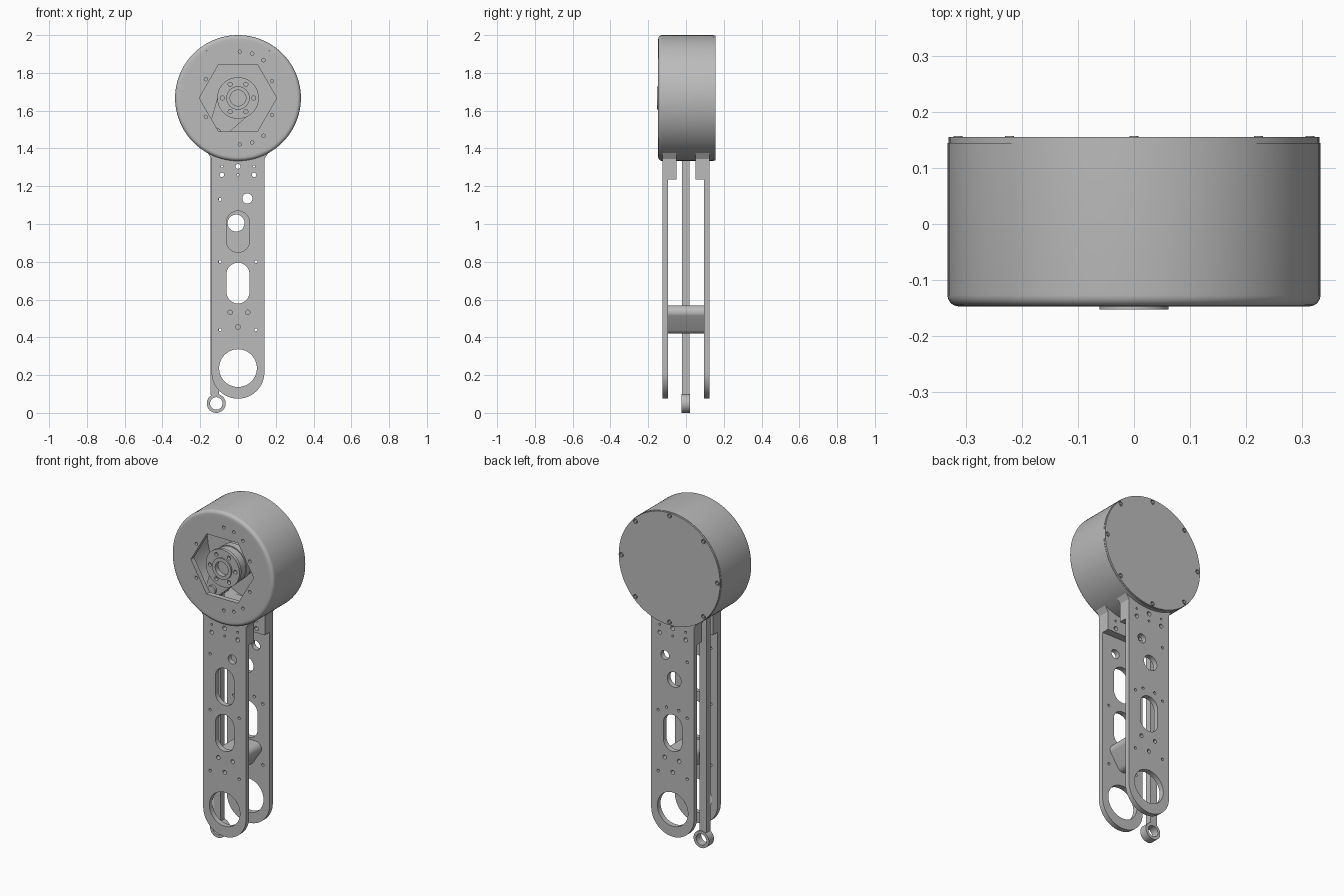
import bpy
import bmesh
from math import cos, sin, pi, tau, radians
from mathutils import Matrix, Vector
from mathutils.geometry import convex_hull_2d

cube = bpy.data.objects.get("Cube")
if cube:
    bpy.data.objects.remove(cube)

grey = bpy.data.materials.new("machined grey")
grey.use_nodes = True
grey.diffuse_color = (0.5, 0.5, 0.5, 1)
grey.node_tree.nodes["Principled BSDF"].inputs["Base Color"].default_value = (0.5, 0.5, 0.5, 1)

AXIS = 1.667       # height of the drum axis
DRUM_R = 0.333
CRANK = (-0.115, 1.485)


def finish(obj):
    obj.data.materials.clear()
    obj.data.materials.append(grey)
    bpy.ops.object.select_all(action='DESELECT')
    obj.select_set(True)
    bpy.context.view_layer.objects.active = obj
    bpy.ops.object.shade_smooth_by_angle(angle=radians(35))
    return obj


def hull(*discs, sides=48):
    """Convex outline around discs given as (x, z, radius); radius 0 is a corner."""
    pts = []
    for x, z, r in discs:
        n = sides if r else 1
        pts += [Vector((x + r * cos(tau * i / n), z + r * sin(tau * i / n))) for i in range(n)]
    return [pts[i] for i in convex_hull_2d(pts)]


def slab(name, y0, y1, outline, holes=()):
    """Flat part between depths y0 and y1 with cut-through holes."""
    curve = bpy.data.curves.new(name, 'CURVE')
    curve.dimensions = '2D'
    curve.fill_mode = 'BOTH'
    curve.extrude = (y1 - y0) / 2
    for loop in [outline, *holes]:
        spline = curve.splines.new('POLY')
        spline.points.add(len(loop) - 1)
        for point, co in zip(spline.points, loop):
            point.co = (co[0], co[1], 0, 1)
        spline.use_cyclic_u = True
    temp = bpy.data.objects.new("temp", curve)
    bpy.context.collection.objects.link(temp)
    deps = bpy.context.evaluated_depsgraph_get()
    mesh = bpy.data.meshes.new_from_object(temp.evaluated_get(deps))
    bpy.data.objects.remove(temp)
    mesh.name = name
    mesh.transform(Matrix.Translation((0, (y0 + y1) / 2, 0)) @ Matrix.Rotation(pi / 2, 4, 'X'))
    bm = bmesh.new()
    bm.from_mesh(mesh)
    bmesh.ops.remove_doubles(bm, verts=bm.verts, dist=1e-5)
    bmesh.ops.recalc_face_normals(bm, faces=bm.faces)
    bm.to_mesh(mesh)
    bm.free()
    obj = bpy.data.objects.new(name, mesh)
    bpy.context.collection.objects.link(obj)
    return finish(obj)


def drill(x, z, r, sides=16):
    return hull((x, z, r), sides=sides)


def ring_of(count, radius, start=0):
    return [(radius * cos(start + tau * i / count), AXIS + radius * sin(start + tau * i / count))
            for i in range(count)]


# Drum wall, turned from a profile with a rounded front edge
profile = [(0.3, -0.147)]
for i in range(7):
    a = pi / 2 * i / 6
    profile.append((DRUM_R - 0.02 + 0.02 * sin(a), -0.127 - 0.02 * cos(a)))
profile += [(DRUM_R, 0.145), (0.3, 0.145)]
bm = bmesh.new()
verts = [bm.verts.new((r, y, AXIS)) for r, y in profile]
edges = [bm.edges.new((verts[i - 1], verts[i])) for i in range(len(verts))]
bmesh.ops.spin(bm, geom=verts + edges, cent=(0, 0, AXIS), axis=(0, 1, 0), angle=tau, steps=96)
bmesh.ops.remove_doubles(bm, verts=bm.verts, dist=1e-5)
bmesh.ops.recalc_face_normals(bm, faces=bm.faces)
mesh = bpy.data.meshes.new("drum_wall")
bm.to_mesh(mesh)
bm.free()
wall = bpy.data.objects.new("drum_wall", mesh)
bpy.context.collection.objects.link(wall)

# Slot in the wall for the push rod
bpy.ops.mesh.primitive_cube_add(size=1, location=(-0.115, 0, 1.4))
cutter = bpy.context.object
cutter.scale = (0.1, 0.08, 0.2)
cutter.hide_render = True
cut = wall.modifiers.new("rod_slot", 'BOOLEAN')
cut.operation = 'DIFFERENCE'
cut.solver = 'EXACT'
cut.object = cutter
bpy.context.view_layer.objects.active = wall
bpy.ops.object.modifier_apply(modifier=cut.name)
bpy.data.objects.remove(cutter)
finish(wall)

# Drum front with hexagonal window and small drill holes
face_holes = [hull((0, AXIS, 0.205), sides=6)]
for x, dz in [(0.01, 0.245), (0.075, 0.235), (0.135, 0.2), (0.18, 0.09), (-0.17, 0.1)]:
    face_holes += [drill(x, AXIS + dz, 0.009), drill(x, AXIS - dz, 0.009)]
slab("drum_front", -0.147, -0.117, hull((0, AXIS, 0.3), sides=96), face_holes)

# Rear lid with sunken rim screws
rim = ring_of(8, 0.314)
slab("rear_lid", 0.145, 0.155, hull((0, AXIS, 0.331), sides=96), [drill(x, z, 0.013) for x, z in rim])
for x, z in rim:
    slab("lid_screw", 0.145, 0.157, drill(x, z, 0.008))

# Hub, motor body and crank
slab("motor_body", -0.125, 0.145, hull((0, AXIS, 0.1)))
slab("hub_flange", -0.144, -0.125, hull((0, AXIS, 0.11)),
     [drill(x, z, 0.011) for x, z in ring_of(6, 0.083)] + [hull((0, AXIS, 0.055))])
slab("hub_boss", -0.153, -0.125, hull((0, AXIS, 0.062)), [hull((0, AXIS, 0.042))])
slab("crank_arm", -0.07, -0.03, hull((0, AXIS, 0.105), (*CRANK, 0.045)))
slab("crank_bolt", -0.085, 0.035, drill(*CRANK, 0.025, 24))

# Leg plates, front and back, with their mounting blocks
top_holes = [drill(0, 1.305, 0.013)] + [drill(s * 0.085, 1.26, 0.012) for s in (-1, 1)]
top_holes += [drill(s * 0.085, 1.305, 0.006) for s in (-1, 1)] + [drill(0, 1.26, 0.006)]
shared = top_holes + [hull((0, 0.237, 0.1)), hull((0, 0.64, 0.061), (0, 0.734, 0.061)),
                      drill(0.05, 1.135, 0.027, 24), drill(-0.095, 1.13, 0.008)]
shared += [drill(s * 0.095, z, 0.008) for s in (-1, 1) for z in (0.44, 0.8)]
shared += [drill(x, z, 0.012) for x, z in [(-0.042, 0.532), (0.052, 0.532), (0, 0.455)]]
leg = hull((0, 0.215, 0.14), (-0.14, 1.345, 0), (0.14, 1.345, 0))
block = hull(*[(s * 0.14, z, 0) for s in (-1, 1) for z in (1.235, 1.345)])
collar = hull(*[(s * x, z, 0) for s in (-1, 1) for x, z in [(0.14, 1.345), (0.168, 1.388)]])
upper = {"front": [hull((0, 0.911, 0.061), (0, 1.008, 0.061))],
         "back": [hull((-0.01, 1.005, 0.045))] + [drill(s * 0.04, 0.83, 0.008) for s in (-1, 1)]}
for side, s in (("front", -1), ("back", 1)):
    def span(a, b):
        return sorted((s * a, s * b))
    slab(side + "_leg_plate", *span(0.095, 0.125), leg, shared + upper[side])
    slab(side + "_mount_block", *span(0.05, 0.095), block, top_holes)
    slab(side + "_collar", *span(0.05, 0.125), collar)

# Rounded triangular spacer between the plates
slab("spacer", -0.095, 0.095, hull((-0.05, 0.532, 0.037), (0.05, 0.532, 0.037), (0, 0.457, 0.037)))

# Push rod with an eye at each end
slab("push_rod", -0.02, 0.018, hull(*[(x, z, 0) for x in (-0.145, -0.1) for z in (0.095, 1.45)]))
for name, z in (("lower_rod_eye", 0.05), ("upper_rod_eye", CRANK[1])):
    slab(name, -0.025, 0.022, hull((CRANK[0], z, 0.05)), [hull((CRANK[0], z, 0.033))])
